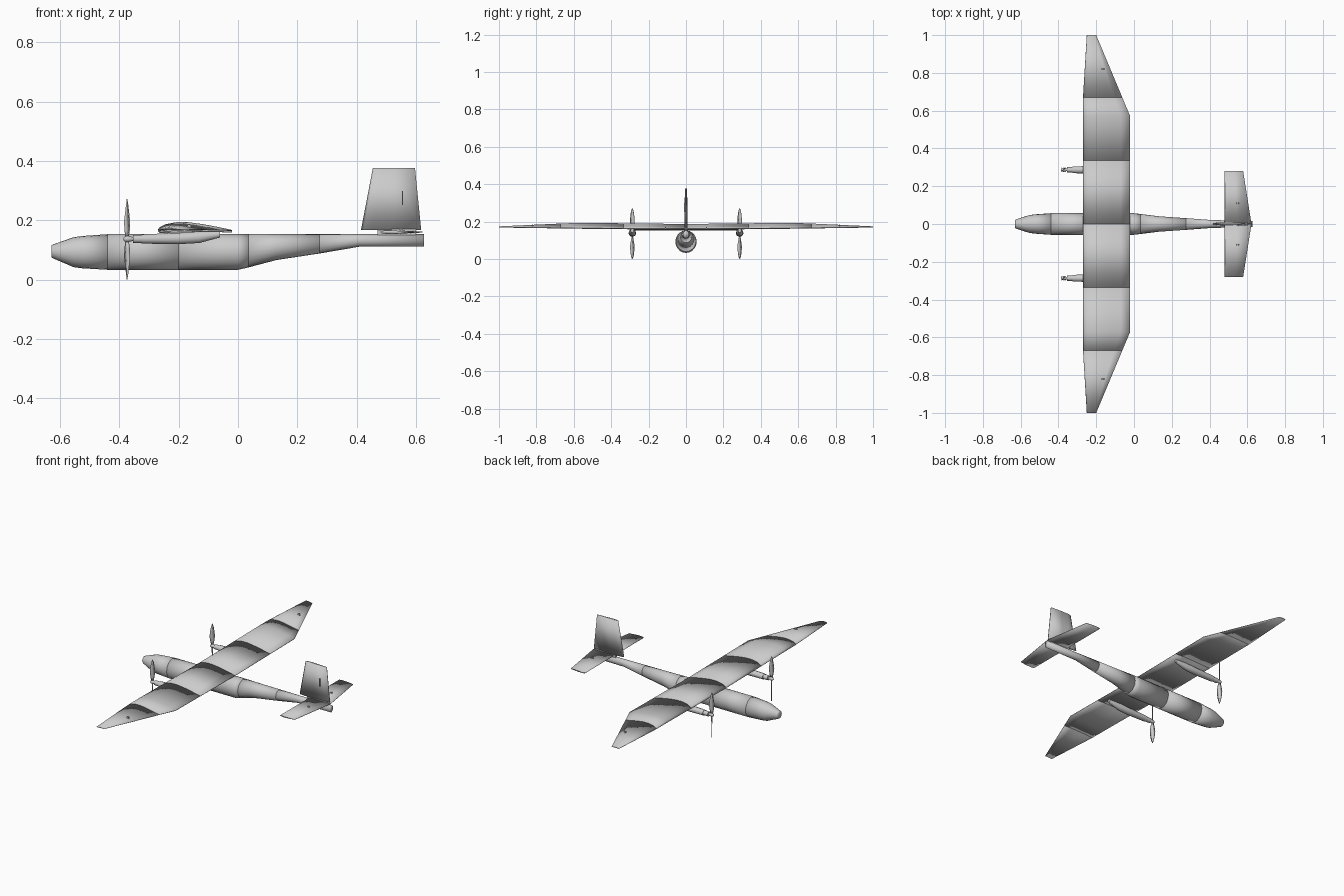
import bpy, bmesh, math
from mathutils import Vector

if "Cube" in bpy.data.objects:
    bpy.data.objects.remove(bpy.data.objects["Cube"])

grey = bpy.data.materials.new("light_grey")
grey.diffuse_color = (0.6, 0.6, 0.6, 1)
grey.use_nodes = True
grey.node_tree.nodes["Principled BSDF"].inputs["Base Color"].default_value = grey.diffuse_color


def loft(name, rings, angle=180):
    """Skin a list of equal-length point rings and cap both ends."""
    bm = bmesh.new()
    vs = [[bm.verts.new(p) for p in r] for r in rings]
    n = len(rings[0])
    for a, b in zip(vs, vs[1:]):
        for i in range(n):
            j = (i + 1) % n
            bm.faces.new((a[i], a[j], b[j], b[i]))
    bm.faces.new(vs[0])
    bm.faces.new(vs[-1])
    bmesh.ops.recalc_face_normals(bm, faces=bm.faces)
    me = bpy.data.meshes.new(name)
    bm.to_mesh(me)
    bm.free()
    for p in me.polygons:
        p.use_smooth = True
    if angle < 180:
        me.set_sharp_from_angle(angle=math.radians(angle))
    me.materials.append(grey)
    ob = bpy.data.objects.new(name, me)
    bpy.context.collection.objects.link(ob)
    return ob


def oval(x, y, z0, z1, half, n=20):
    """Oval cross-section in the plane of constant x."""
    zc, h = (z0 + z1) / 2, (z1 - z0) / 2
    return [(x, y + half * math.cos(2 * math.pi * i / n),
             zc + h * math.sin(2 * math.pi * i / n)) for i in range(n)]


# fuselage sections: x, bottom, top, half width
body = {
    "nose": [(-.63, .075, .115, .02), (-.625, .072, .118, .024),
             (-.555, .042, .143, .047), (-.525, .038, .147, .051),
             (-.44, .033, .153, .057)],
    "front_fuselage": [(-.44, .033, .153, .057), (-.2, .033, .153, .057)],
    "middle_fuselage": [(-.2, .033, .153, .057), (0, .033, .153, .057),
                        (.035, .041, .153, .053)],
    "rear_fuselage": [(.035, .041, .153, .053), (.13, .066, .153, .041),
                      (.275, .088, .153, .031)],
    "tail_boom": [(.275, .088, .153, .031), (.41, .111, .153, .021),
                  (.628, .111, .153, .016)],
}
for name, secs in body.items():
    loft(name, [oval(x, 0, a, b, w) for x, a, b, w in secs])

# wing: airfoil as chord fraction and height over chord, lofted per panel
FOIL = [(0, .02), (.03, .055), (.1, .09), (.25, .118), (.4, .118), (.6, .092),
        (.8, .055), (1, .012), (1, 0), (.75, .012), (.4, .004), (.1, -.008), (.02, 0)]


def wing_ring(y, side):
    lead = -.27 + max(0, y - .67) / .33 * .02
    trail = -.02 - max(0, y - .57) / .43 * .18
    c = trail - lead
    base = .158 + .011 * y
    return [(lead + u * c, side * y, base + h * c) for u, h in FOIL]


# thin section for tail surfaces: chord fraction, thickness factor
THIN = [(0, 0), (.04, .6), (.2, 1), (.5, .9), (1, .25),
        (1, -.25), (.5, -.9), (.2, -1), (.04, -.6)]

for side, word in ((-1, "left"), (1, "right")):
    panels = {"inner": (0, .335), "middle": (.335, .57, .67), "outer": (.67, 1)}
    for part, ys in panels.items():
        loft(f"{word}_{part}_wing", [wing_ring(y, side) for y in ys])

    # tailplane half
    loft(f"{word}_tailplane",
         [[(.48 + u * c, side * y, .160 + t * .006) for u, t in THIN]
          for y, c in ((0, .142), (.28, .098))])

    # engine nacelle, motor and spinner
    ey = side * .287
    loft(f"{word}_nacelle", [oval(x, ey, a, b, w, 14) for x, a, b, w in (
        (-.325, .121, .153, .018), (-.2, .119, .158, .02),
        (-.13, .123, .163, .018), (-.06, .142, .163, .009))], 50)
    loft(f"{word}_motor", [oval(x, ey, a, b, w, 14) for x, a, b, w in (
        (-.355, .123, .151, .014), (-.32, .123, .151, .014))], 50)
    loft(f"{word}_spinner", [oval(x, ey, .137 - r, .137 + r, r, 12) for x, r in (
        (-.387, .003), (-.383, .008), (-.374, .011), (-.364, .009), (-.354, .006))], 60)

    # two twisted propeller blades
    for k in (-1, 1):
        rings = []
        for r, w, deg in ((.004, .006, 65), (.03, .011, 55), (.06, .0155, 42),
                          (.09, .013, 32), (.12, .008, 25), (.135, .002, 22)):
            a = math.radians(deg)
            ring = []
            for u, t in ((-1, 0), (0, .0022), (1, 0), (0, -.0022)):
                dx = u * w * math.sin(a) + t * math.cos(a)
                dy = u * w * math.cos(a) - t * math.sin(a)
                ring.append((-.374 + dx, ey + k * dy, .136 + k * r))
            rings.append(ring)
        loft(f"{word}_propeller_blade_{'upper' if k > 0 else 'lower'}", rings)

    # small control horns on wing and tailplane
    for part, x, y, z in (("aileron", -.165, .82, .178), ("elevator", .55, .11, .163)):
        loft(f"{word}_{part}_horn",
             [[(x + sx * w, side * y + sy * .003, z + h) for sx, sy in
               ((-1, -1), (1, -1), (1, 1), (-1, 1))]
              for h, w in ((-.005, .009), (.008, .004))], 30)

# fin with its mount and rudder horn
loft("fin", [[(x + u * c, t * th, z) for u, t in THIN]
             for x, c, z, th in ((.415, .203, .168, .009), (.455, .142, .377, .006))])
loft("fin_mount", [[(x, y, z) for x, y in ((.47, -.008), (.6, -.008), (.6, .008), (.47, .008))]
                   for z in (.15, .17)], 30)
loft("rudder_horn", [[(.555 + sx * .002, y, .275 + sz * .024) for sx, sz in
                      ((-1, -1), (1, -1), (1, 1), (-1, 1))] for y in (-.012, 0)], 30)
